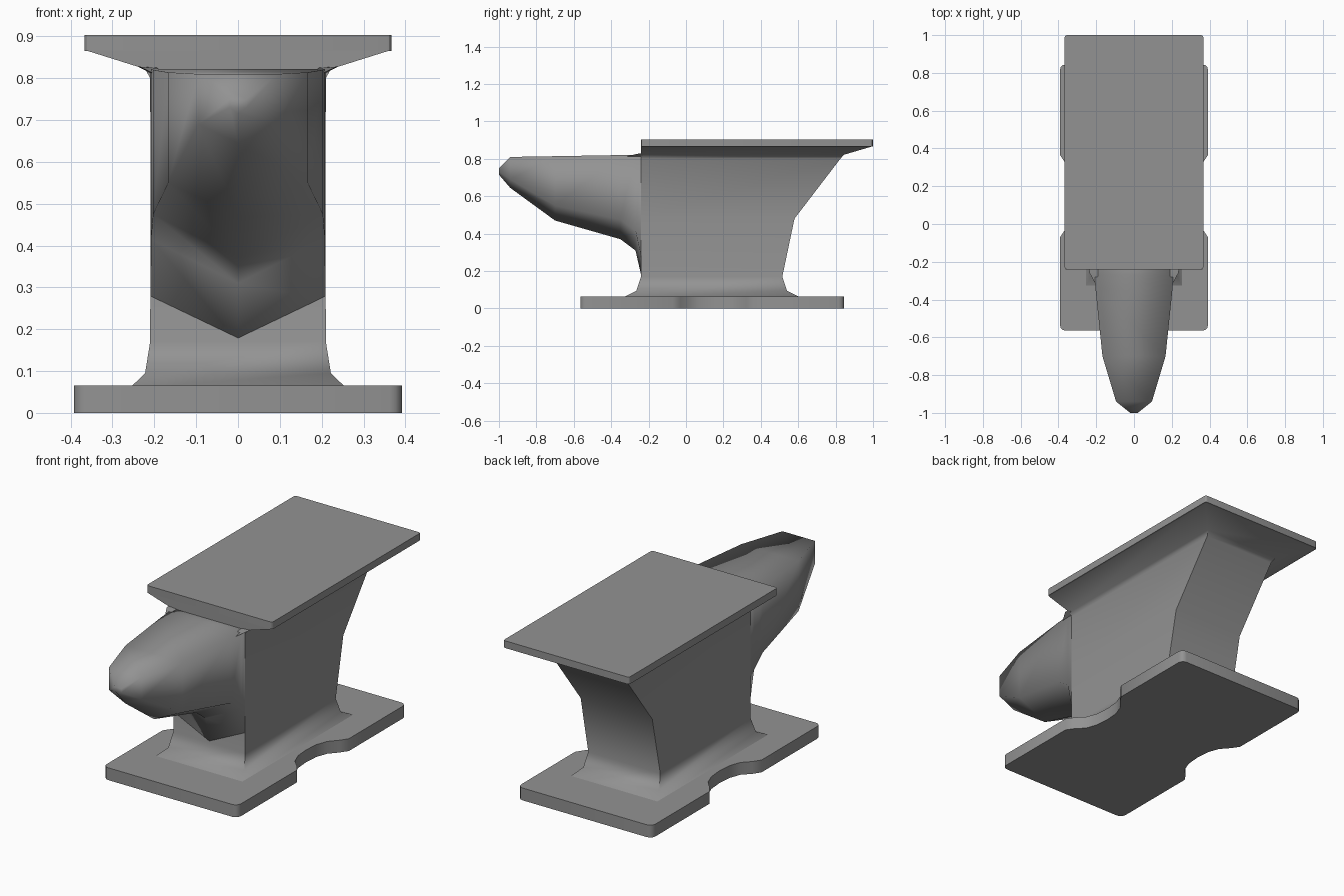
import bpy, bmesh, math

if "Cube" in bpy.data.objects:
    bpy.data.objects.remove(bpy.data.objects["Cube"])

iron = bpy.data.materials.new("dark_iron")
iron.diffuse_color = (0.29, 0.29, 0.29, 1)
iron.use_nodes = True
iron.node_tree.nodes["Principled BSDF"].inputs["Base Color"].default_value = iron.diffuse_color


def loft(name, rings, angle=30):
    """Skin a list of equal-length point rings and cap both ends."""
    bm = bmesh.new()
    vr = [[bm.verts.new(p) for p in ring] for ring in rings]
    n = len(rings[0])
    for a, b in zip(vr, vr[1:]):
        for i in range(n):
            j = (i + 1) % n
            bm.faces.new((a[i], a[j], b[j], b[i]))
    bm.faces.new(vr[0])
    bm.faces.new(vr[-1])
    bmesh.ops.recalc_face_normals(bm, faces=bm.faces)
    mesh = bpy.data.meshes.new(name)
    bm.to_mesh(mesh)
    bm.free()
    mesh.materials.append(iron)
    ob = bpy.data.objects.new(name, mesh)
    bpy.context.collection.objects.link(ob)
    bpy.ops.object.select_all(action='DESELECT')
    ob.select_set(True)
    bpy.context.view_layer.objects.active = ob
    bpy.ops.object.shade_smooth_by_angle(angle=math.radians(angle))
    return ob


def corner(x, y, r, start):
    """Quarter-round points; x, y is the arc centre."""
    return [(x + r * math.cos(math.radians(start + k * 30)),
             y + r * math.sin(math.radians(start + k * 30))) for k in range(4)]


def plate_outline(hx, y0, y1, r, side=()):
    """Right half outline front to back, mirrored to the left."""
    right = corner(hx - r, y0 + r, r, -90) + list(side) + corner(hx - r, y1 - r, r, 0)
    return right + [(-x, y) for x, y in reversed(right)]


def at(outline, z):
    return [(x, y, z) for x, y in outline]


# base plate with a curved notch on each side
notch = [(0.392, -0.07), (0.365, -0.03), (0.325, 0.01), (0.303, 0.07), (0.297, 0.145),
         (0.303, 0.22), (0.325, 0.28), (0.365, 0.325), (0.392, 0.365)]
foot = plate_outline(0.392, -0.565, 0.845, 0.03, notch)
loft("base_plate", [at(foot, 0), at(foot, 0.065)], 45)

# waisted body: z, half width, front y, back y
body = [(0.06, 0.258, -0.335, 0.61), (0.095, 0.222, -0.265, 0.54), (0.17, 0.21, -0.24, 0.515),
        (0.48, 0.209, -0.24, 0.58), (0.80, 0.21, -0.24, 0.825), (0.822, 0.222, -0.24, 0.845),
        (0.866, 0.362, -0.24, 0.995)]
loft("body", [[(-w, f, z), (w, f, z), (w, b, z), (-w, b, z)] for z, w, f, b in body], 62)

# flat working face on top
face = plate_outline(0.367, -0.24, 1.0, 0.012)
loft("top_plate", [at(face, 0.865), at(face, 0.903)])

# horn with a keel: y, half width, top z, side edge z, keel z
horn = [(-1.0, 0.02, 0.75, 0.73, 0.715), (-0.94, 0.095, 0.81, 0.69, 0.645),
        (-0.70, 0.167, 0.814, 0.55, 0.47), (-0.35, 0.203, 0.82, 0.475, 0.37),
        (-0.27, 0.208, 0.822, 0.415, 0.31), (-0.238, 0.209, 0.822, 0.27, 0.17),
        (-0.20, 0.205, 0.822, 0.27, 0.17)]
loft("horn", [[(-w, y, t), (-w, y, s), (0, y, k), (w, y, s), (w, y, t)]
              for y, w, t, s, k in horn], 95)

# small gussets where the horn meets the top plate
for side, sx in (("left", -1), ("right", 1)):
    loft("gusset_" + side, [
        [(sx * 0.19, -0.23, 0.825), (sx * 0.24, -0.23, 0.828), (sx * 0.205, -0.23, 0.81)],
        [(sx * 0.19, -0.27, 0.824), (sx * 0.235, -0.26, 0.827), (sx * 0.203, -0.32, 0.812)]])
